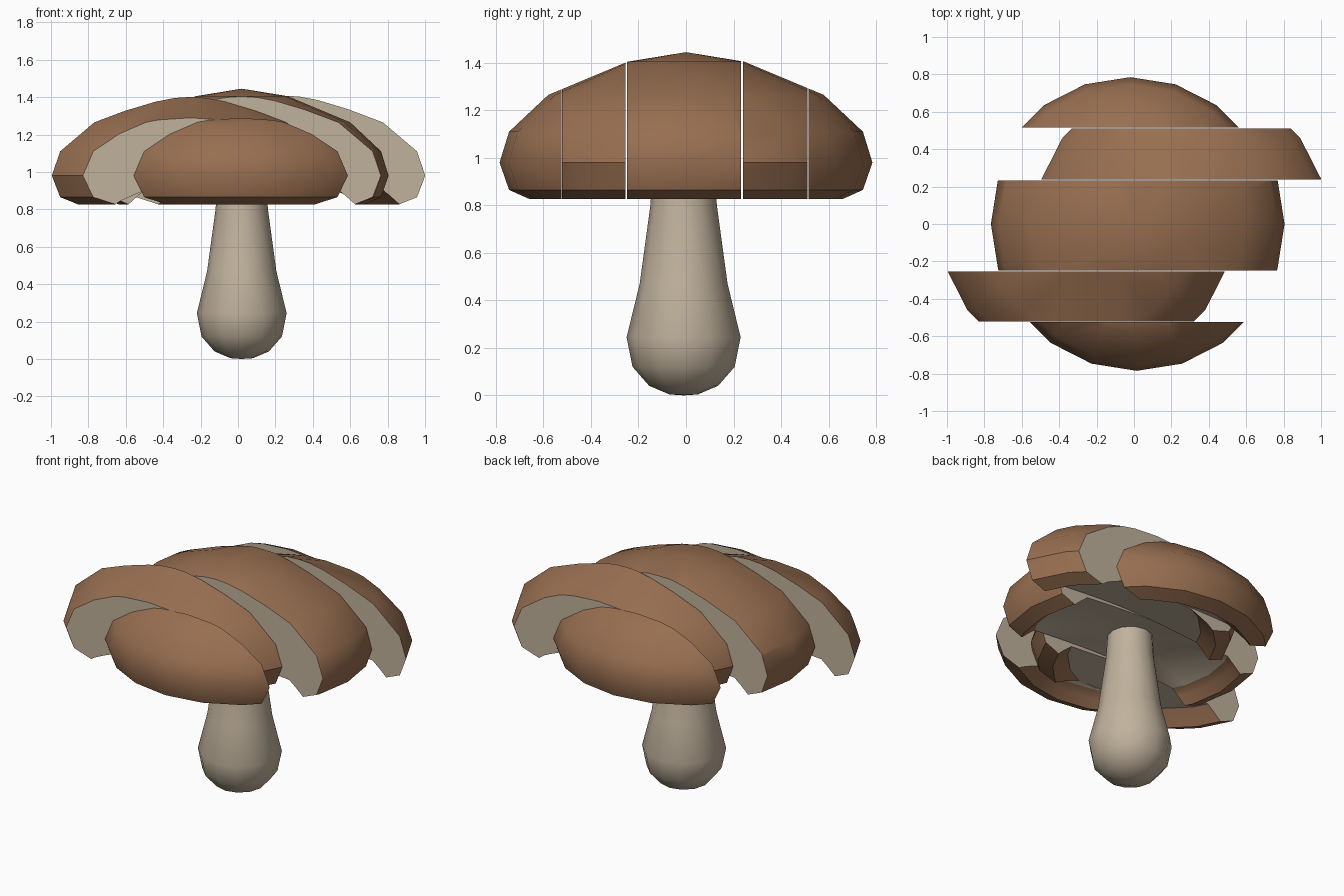
import bpy, bmesh, math

cube = bpy.data.objects.get("Cube")
if cube:
    bpy.data.objects.remove(cube, do_unlink=True)


def make_material(name, color):
    mat = bpy.data.materials.new(name)
    mat.use_nodes = True
    mat.diffuse_color = color
    mat.node_tree.nodes["Principled BSDF"].inputs["Base Color"].default_value = color
    return mat


brown = make_material("cap brown", (0.31, 0.157, 0.081, 1))
cream = make_material("flesh cream", (0.53, 0.445, 0.335, 1))


def lathe(profile, sides, cream_from):
    """Closed solid of revolution from (radius, height) points, poles at both ends.
    Bands from index cream_from onwards use the second material."""
    bm = bmesh.new()
    rings = []
    for r, z in profile:
        count = sides if r > 0 else 1
        rings.append([bm.verts.new((r * math.cos(math.tau * i / sides),
                                    r * math.sin(math.tau * i / sides), z))
                      for i in range(count)])
    for band, (a, b) in enumerate(zip(rings, rings[1:])):
        for i in range(sides):
            j = (i + 1) % sides
            corners = [a[i % len(a)], b[i % len(b)], b[j % len(b)], a[j % len(a)]]
            face = bm.faces.new(list(dict.fromkeys(corners)))
            face.material_index = int(band >= cream_from)
    bmesh.ops.recalc_face_normals(bm, faces=bm.faces)
    return bm


def finish(bm, name, location, materials, angle):
    mesh = bpy.data.meshes.new(name)
    bm.to_mesh(mesh)
    bm.free()
    for mat in materials:
        mesh.materials.append(mat)
    obj = bpy.data.objects.new(name, mesh)
    obj.location = location
    bpy.context.collection.objects.link(obj)
    bpy.ops.object.select_all(action='DESELECT')
    obj.select_set(True)
    bpy.context.view_layer.objects.active = obj
    bpy.ops.object.shade_smooth_by_angle(angle=math.radians(angle))


def cut(bm, y, direction):
    """Remove everything past y in the given direction and cap the cut."""
    geom = bm.verts[:] + bm.edges[:] + bm.faces[:]
    result = bmesh.ops.bisect_plane(bm, geom=geom, plane_co=(0, y, 0),
                                    plane_no=(0, direction, 0), clear_outer=True)
    edges = [e for e in result["geom_cut"] if isinstance(e, bmesh.types.BMEdge)]
    bmesh.ops.edgeloop_fill(bm, edges=edges, mat_nr=1)
    bmesh.ops.recalc_face_normals(bm, faces=bm.faces)


# Cap: dome, rim, inner lip wall, then the hollowed gill surface
cap_profile = [(0, 1.445), (0.245, 1.405), (0.58, 1.265), (0.745, 1.11),
               (0.785, 0.98), (0.745, 0.865), (0.66, 0.827),
               (0.615, 0.872), (0.575, 0.908), (0.14, 0.943), (0, 0.95)]

# Cap slices: name, sideways shift, y start, y end, smoothing angle
slices = [("cap_slice_front", 0.015, None, -0.524, 40),
          ("cap_slice_mid_front", -0.255, -0.522, -0.255, 33),
          ("cap_slice_centre", 0.02, -0.248, 0.232, 40),
          ("cap_slice_mid_back", 0.253, 0.239, 0.511, 33),
          ("cap_slice_back", -0.02, 0.515, None, 40)]

for name, shift, y0, y1, angle in slices:
    bm = lathe(cap_profile, 20, 8)
    if y0 is not None:
        cut(bm, y0, -1)
    if y1 is not None:
        cut(bm, y1, 1)
    finish(bm, name, (shift, 0, 0), (brown, cream), angle)

# Stem: bulbous foot tapering up into the gills
stem_profile = [(0, 0.96), (0.13, 0.955), (0.14, 0.80), (0.185, 0.47), (0.24, 0.245),
                (0.215, 0.12), (0.145, 0.04), (0.06, 0.004), (0, 0)]
finish(lathe(stem_profile, 12, 0), "stem", (0.02, -0.01, 0), (brown, cream), 50)
